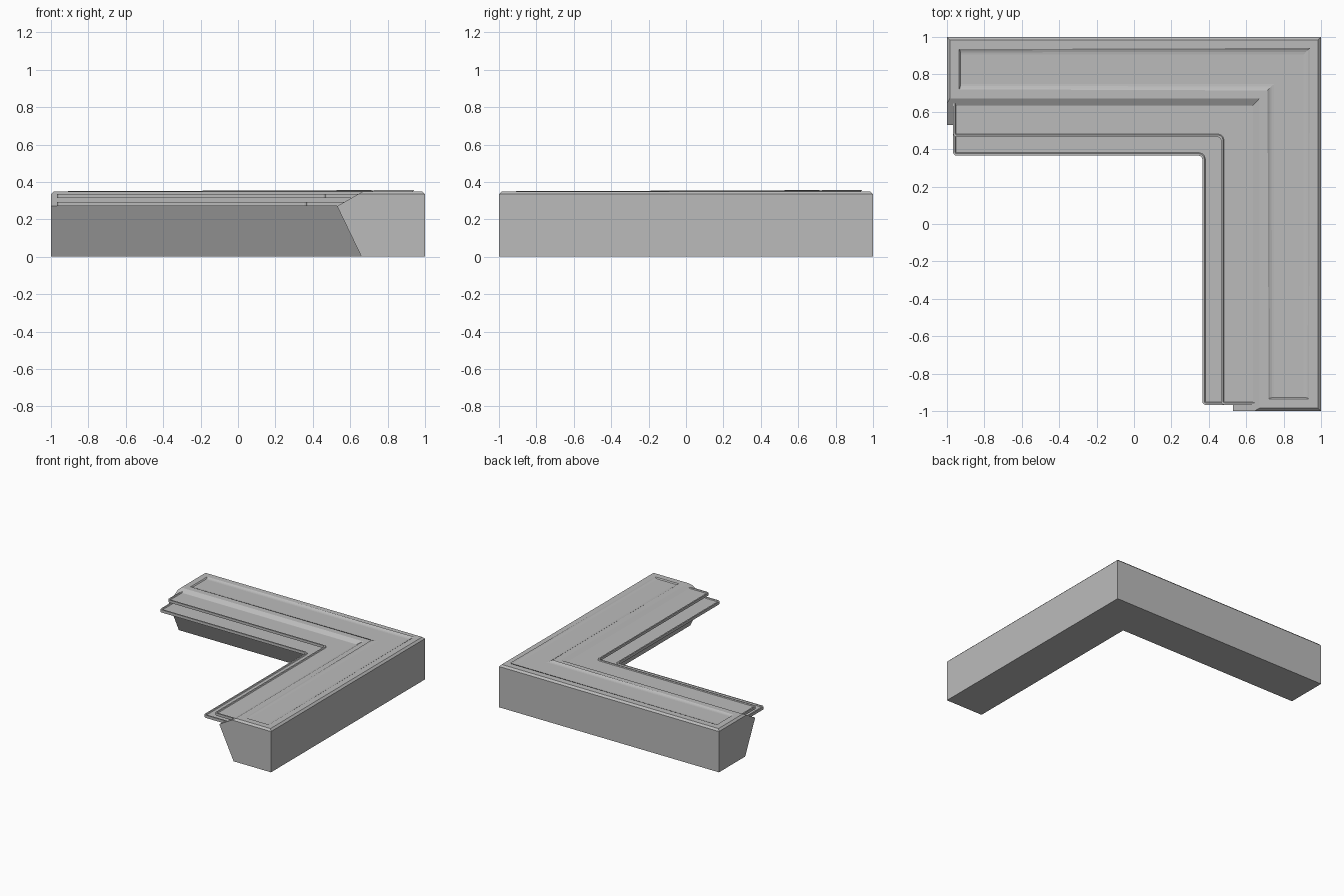
import bpy, bmesh

old = bpy.data.objects.get("Cube")
if old:
    bpy.data.objects.remove(old, do_unlink=True)

grey = bpy.data.materials.new("stone grey")
grey.use_nodes = True
colour = (0.5, 0.5, 0.5, 1)
grey.diffuse_color = colour
grey.node_tree.nodes["Principled BSDF"].inputs["Base Color"].default_value = colour


def sweep_corner(profile, end):
    """Mitre a closed (offset, height) profile round the corner."""
    bm = bmesh.new()
    rings = [[bm.verts.new(co) for co in ring] for ring in (
        [(p, -end, z) for p, z in profile],
        [(p, p, z) for p, z in profile],
        [(-end, p, z) for p, z in profile])]
    n = len(profile)
    for a, b in zip(rings, rings[1:]):
        for i in range(n):
            j = (i + 1) % n
            bm.faces.new((a[i], a[j], b[j], b[i]))
    bm.faces.new(rings[0])
    bm.faces.new(rings[-1])
    bmesh.ops.recalc_face_normals(bm, faces=bm.faces)
    # merge the two arms of each level surface into one L-shaped face
    flat = [e for e in bm.edges if len(e.link_faces) == 2
            and e.calc_face_angle(1) < 0.001]
    bmesh.ops.dissolve_edges(bm, edges=flat, use_verts=False)
    return bm


def top_face(bm):
    return max((f for f in bm.faces if f.normal.z > 0.99),
               key=lambda f: f.calc_center_median().z)


def recess_top(bm, rim, lip, depth, radius):
    """Sink a panel in the top and round its mitre corners."""
    face = top_face(bm)
    bmesh.ops.inset_region(bm, faces=[face], thickness=rim, use_even_offset=True)
    outer = set(face.verts)
    bmesh.ops.inset_region(bm, faces=[face], thickness=lip, depth=-depth,
                           use_even_offset=True)
    corners = [e for v in face.verts if abs(v.co.x - v.co.y) < 0.001
               for e in v.link_edges if e.other_vert(v) in outer]
    bmesh.ops.bevel(bm, geom=corners, offset=radius, segments=3,
                    profile=0.5, affect='EDGES')


def finish(name, bm):
    mesh = bpy.data.meshes.new(name)
    bm.to_mesh(mesh)
    bm.free()
    mesh.materials.append(grey)
    bpy.context.collection.objects.link(bpy.data.objects.new(name, mesh))


# Main wall, undercut inside, chamfered round the outer top
wall = sweep_corner([(1, 0), (1, 0.35), (0.67, 0.35), (0.53, 0.27), (0.66, 0)], 1)
edges = [e for e in top_face(wall).edges
         if max(v.co.x for v in e.verts) + max(v.co.y for v in e.verts) > 1.9
         or all(v.co.x < -0.99 for v in e.verts)
         or all(v.co.y < -0.99 for v in e.verts)]
bmesh.ops.bevel(wall, geom=edges, offset=0.015, segments=1, affect='EDGES')
recess_top(wall, 0.05, 0.008, 0.008, 0.02)
finish("corner_wall", wall)

# Two overhanging ledges with rounded corners and sunken panels
for name, inner, base, top in (("lower_ledge", 0.365, 0.27, 0.293),
                               ("upper_ledge", 0.465, 0.314, 0.335)):
    ledge = sweep_corner([(0.662, base), (0.662, top), (inner, top), (inner, base)], 0.967)
    uprights = [e for e in ledge.edges
                if abs(e.verts[0].co.z - e.verts[1].co.z) > 0.01
                and min(e.verts[0].co.x, e.verts[0].co.y) < inner + 0.01
                and max(e.verts[0].co.x, e.verts[0].co.y) < inner + 0.01]
    bmesh.ops.bevel(ledge, geom=uprights, offset=0.018, segments=3,
                    profile=0.5, affect='EDGES')
    recess_top(ledge, 0.011, 0.005, 0.006, 0.015)
    finish(name, ledge)
